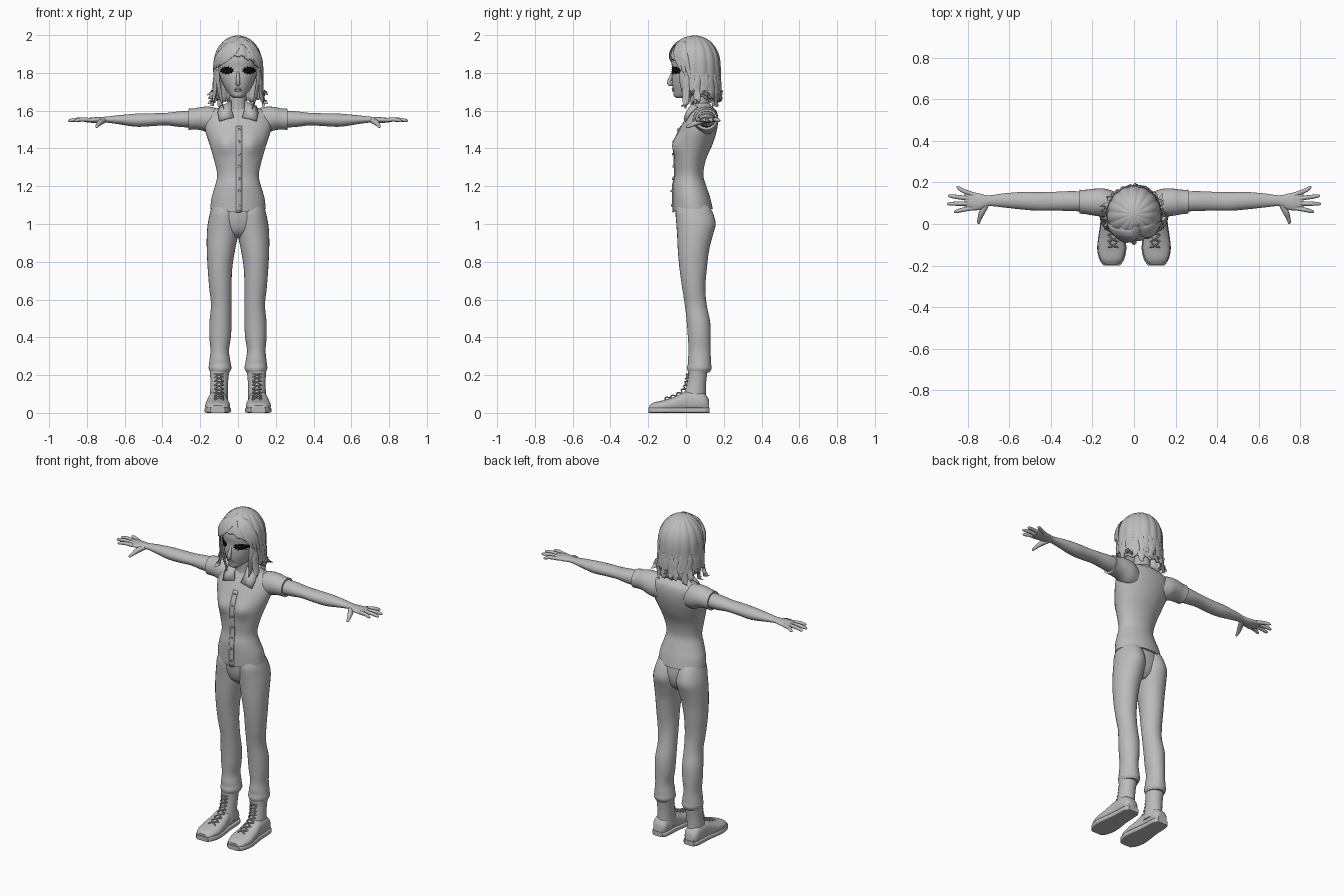
import bpy, bmesh, math, random
from mathutils import Vector

random.seed(4)
if "Cube" in bpy.data.objects:
    bpy.data.objects.remove(bpy.data.objects["Cube"])


def material(name, colour):
    mat = bpy.data.materials.new(name)
    mat.use_nodes = True
    mat.diffuse_color = colour
    mat.node_tree.nodes["Principled BSDF"].inputs["Base Color"].default_value = colour
    return mat


GREY = material("plain grey", (.5, .5, .5, 1))
BLACK = material("lash black", (.004, .004, .004, 1))
SIDES = ((1, "left"), (-1, "right"))
made = []


def solid(name, rings, mat=GREY, side=1, caps=True, closed=True):
    """Skin a list of point rings into one object."""
    bm = bmesh.new()
    loops = [[bm.verts.new((p[0] * side, p[1], p[2])) for p in ring] for ring in rings]
    n = len(loops[0])
    for a, b in zip(loops, loops[1:]):
        for i in range(n if closed else n - 1):
            j = (i + 1) % n
            bm.faces.new((a[i], a[j], b[j], b[i]))
    if caps:
        bm.faces.new(loops[0])
        bm.faces.new(loops[-1])
    bmesh.ops.remove_doubles(bm, verts=bm.verts, dist=.00001)
    bmesh.ops.recalc_face_normals(bm, faces=bm.faces)
    mesh = bpy.data.meshes.new(name)
    bm.to_mesh(mesh)
    bm.free()
    mesh.materials.append(mat)
    obj = bpy.data.objects.new(name, mesh)
    bpy.context.collection.objects.link(obj)
    made.append(obj)
    return obj


def spline(rows, steps=4):
    """Smooth curve through rows of numbers."""
    pts = [rows[0], *rows, rows[-1]]
    out = []
    for a, b, c, d in zip(pts, pts[1:], pts[2:], pts[3:]):
        for k in range(steps):
            t = k / steps
            out.append(tuple(q + t / 2 * (r - p + t * (2 * p - 5 * q + 4 * r - s + t * (3 * (q - r) + s - p)))
                             for p, q, r, s in zip(a, b, c, d)))
    return out + [tuple(rows[-1])]


def loft(name, rows, axis="z", power=1, side=1, warp=None, n=28):
    """Rounded sections; each row is position, then two ranges across it."""
    rings = []
    for t, a0, a1, b0, b1 in spline(rows):
        ring = []
        for i in range(n):
            w = math.tau * i / n
            c, s = (math.copysign(abs(f) ** power, f) for f in (math.cos(w), math.sin(w)))
            a, b = (a0 + a1 + (a1 - a0) * c) / 2, (b0 + b1 + (b1 - b0) * s) / 2
            p = Vector({"x": (t, a, b), "y": (a, t, b), "z": (a, b, t)}[axis])
            ring.append(warp(p) if warp else p)
        rings.append(ring)
    return solid(name, rings, side=side)


def tube(name, rows, flat=1, side=1, mat=GREY, hub=None, n=10):
    """Tapered strand; each row is x, y, z, radius. Flattened towards hub."""
    rows = spline(rows)
    rings = []
    for i, row in enumerate(rows):
        c = Vector(row[:3])
        t = (Vector(rows[min(i + 1, len(rows) - 1)][:3]) - Vector(rows[max(i - 1, 0)][:3])).normalized()
        up = (c - hub) if hub else Vector((.1, .2, 1))
        u = t.cross(up).normalized()
        v = u.cross(t)
        rings.append([c + (u * math.cos(w) + v * flat * math.sin(w)) * row[3]
                      for w in (math.tau * k / n for k in range(n))])
    return solid(name, rings, mat, side)


def mirror_rows(rows):
    return [(z, -w, w, y0, y1) for z, w, y0, y1 in rows]


def front_y(rows, x, z):
    """Depth of the front of an upright loft."""
    fine = spline(rows)
    a, b = next(((a, b) for a, b in zip(fine, fine[1:]) if a[0] <= z <= b[0]), (fine[-2], fine[-1]))
    f = (z - a[0]) / (b[0] - a[0])
    _, _, w, y0, y1 = (p + (q - p) * f for p, q in zip(a, b))
    return (y0 + y1) / 2 - (y1 - y0) / 2 * math.sqrt(max(0, 1 - (x / w) ** 2))


# Shirt body with bust and dipped hem
torso = mirror_rows([(1.08, .147, -.068, .142), (1.14, .14, -.07, .128), (1.2, .122, -.07, .108),
                     (1.26, .11, -.06, .092), (1.34, .127, -.062, .105), (1.42, .15, -.06, .14),
                     (1.49, .172, -.04, .162), (1.55, .178, -.008, .17), (1.595, .155, .02, .163),
                     (1.62, .09, .035, .14), (1.64, .05, .045, .125)])


def shirt_warp(p):
    p = Vector(p)
    if p.y < .05:
        p.y -= .024 * math.exp(-((abs(p.x) - .07) / .045) ** 2 - ((p.z - 1.42) / .05) ** 2)
    if p.z < 1.15 and p.y < 0:
        p.z -= .02 * (1.15 - p.z) / .07 * max(0, 1 - abs(p.x) / .14)
    return p


loft("shirt_body", torso, warp=shirt_warp, n=40)

# Button placket and buttons
strip = []
for k in range(25):
    z = 1.08 + .44 * k / 24
    strip.append([shirt_warp((x, front_y(torso, x, z) - .004, z)) for x in (-.01, .004, .02)])
placket = solid("button_placket", strip, caps=False, closed=False)
placket.modifiers.new("thickness", "SOLIDIFY").thickness = .006
for k in range(7):
    z = 1.11 + .065 * k
    p = shirt_warp((.006, front_y(torso, .006, z) - .005, z))
    loft("shirt_button", [(p.y - .006, p.x - .006, p.x + .006, p.z - .006, p.z + .006),
                          (p.y + .003, p.x - .007, p.x + .007, p.z - .007, p.z + .007)], "y", n=10)

# Neck, pelvis
loft("neck", mirror_rows([(1.56, .06, .02, .13), (1.63, .046, .025, .12), (1.73, .045, .015, .12)]))
loft("trouser_seat", mirror_rows([(.925, .04, .01, .09), (.96, .1, -.03, .12), (1.02, .145, -.05, .135),
                                  (1.1, .138, -.056, .128)]))

for s, side in SIDES:
    # Collar flap
    flap = solid(side + "_collar", [[(.035, .04, 1.655), (.07, .03, 1.635), (.1, .06, 1.625)],
                                    [(.035, .015, 1.61), (.075, -.002, 1.59), (.108, .02, 1.59)],
                                    [(.022, -.008, 1.565), (.055, -.012, 1.56), (.1, -.008, 1.545)]],
                 side=s, caps=False, closed=False)
    flap.modifiers.new("thickness", "SOLIDIFY").thickness = .009

    # Sleeve and arm
    loft(side + "_sleeve", [(.09, .04, .155, 1.47, 1.605), (.14, .035, .17, 1.475, 1.62),
                            (.19, .04, .17, 1.495, 1.62), (.23, .047, .165, 1.5, 1.612),
                            (.262, .05, .165, 1.498, 1.61)], "x", side=s)
    loft(side + "_arm", [(.2, .06, .155, 1.51, 1.6), (.3, .062, .158, 1.513, 1.597),
                         (.38, .065, .155, 1.522, 1.588), (.46, .064, .153, 1.518, 1.586),
                         (.54, .07, .154, 1.515, 1.584), (.63, .08, .147, 1.528, 1.576),
                         (.7, .086, .138, 1.537, 1.568), (.745, .068, .147, 1.535, 1.566),
                         (.79, .066, .154, 1.537, 1.562), (.815, .075, .15, 1.542, 1.558)], "x", side=s)

    # Fingers and thumb
    for finger, y0, x1, y1 in (("index", .077, .867, .058), ("middle", .099, .9, .097),
                               ("ring", .121, .896, .137), ("little", .142, .855, .178)):
        tube(side + "_" + finger + "_finger",
             [(.775, y0, 1.55, .011), ((.79 + x1) / 2, (y0 + y1) / 2, 1.553, .0105),
              (x1 - .01, y1 + (y0 - y1) * .1, 1.548, .008), (x1, y1, 1.547, .002)], side=s)
    tube(side + "_thumb", [(.705, .105, 1.55, .014), (.73, .06, 1.538, .015), (.744, .025, 1.522, .01),
                           (.748, .006, 1.514, .007), (.748, 0, 1.512, .002)], side=s)

    # Trouser leg with rolled cuff
    loft(side + "_trouser_leg", [(.215, .045, .147, .012, .125), (.235, .035, .155, .006, .135),
                                 (.26, .038, .153, .01, .133), (.285, .042, .15, .01, .132),
                                 (.33, .048, .146, .014, .13), (.4, .038, .151, .01, .131),
                                 (.48, .034, .151, .004, .128), (.57, .035, .143, -.006, .11),
                                 (.66, .034, .152, -.02, .102), (.76, .031, .16, -.034, .11),
                                 (.86, .016, .165, -.043, .122), (.94, .0, .165, -.047, .142),
                                 (1.0, -.004, .16, -.051, .157), (1.06, .0, .148, -.055, .142),
                                 (1.1, .01, .135, -.045, .12)], side=s)

    # Boot: shaft, upper, sole
    loft(side + "_boot_shaft", [(.05, .052, .15, -.03, .11), (.1, .054, .148, -.012, .105),
                                (.15, .053, .146, .003, .106), (.19, .05, .147, .01, .11),
                                (.222, .046, .15, .012, .114)], side=s)
    upper = [(-.194, .035, .04), (-.17, .054, .055), (-.12, .066, .067), (-.06, .061, .086),
             (0, .052, .112), (.06, .049, .115), (.1, .045, .1), (.122, .03, .07)]
    loft(side + "_boot_upper", [(y, .108 - w, .108 + w, -.02 + .025, h) for y, w, h in upper], "y", .8, s)
    loft(side + "_boot_sole", [(y * 1.025, .107 - w - .004, .107 + w + .004, 0, .028) for y, w, h in upper],
         "y", .3, s)

    # Boot laces
    eyelets = [(-.115, .073), (-.085, .083), (-.055, .094), (-.025, .11), (-.01, .13), (-.002, .15),
               (.003, .17), (.007, .19), (.009, .208)]
    for (y0, z0), (y1, z1) in zip(eyelets, eyelets[1:]):
        for d in (-.024, .024):
            tube(side + "_boot_lace", [(.1 + d, y0 + .004, z0 - .004, .004),
                                       (.1, (y0 + y1) / 2 - .006, (z0 + z1) / 2 + .004, .004),
                                       (.1 - d, y1 + .004, z1 - .004, .004)], side=s, n=6)

# Head
head = mirror_rows([(1.666, .018, -.048, .0), (1.678, .038, -.064, .05), (1.705, .06, -.068, .09),
                    (1.74, .08, -.074, .12), (1.78, .096, -.076, .15), (1.82, .104, -.073, .16),
                    (1.87, .106, -.078, .162), (1.92, .09, -.06, .14), (1.955, .05, -.02, .1)])
loft("head", head)
tube("nose", [(0, -.066, 1.81, .006), (0, -.079, 1.78, .009), (0, -.089, 1.752, .012),
              (0, -.083, 1.74, .011), (0, -.07, 1.735, .004)])
for lip, z, r in (("upper_lip", 1.716, .005), ("lower_lip", 1.706, .006)):
    tube(lip, [(x, front_y(head, x, z) - .001, z, r * (1 - abs(x) * 30)) for x in (-.024, -.01, 0, .01, .024)])

for s, side in SIDES:
    # Eye patch following the face, with lashes
    def on_face(x, z, lift):
        return (x, front_y(head, x, z) - lift, z)

    rings = []
    for k in range(7):
        f = max(k / 6, .001)
        rings.append([on_face(.059 + .034 * f * math.cos(w), 1.813 + .018 * f * math.sin(w), .009 - .006 * f)
                      for w in (math.tau * i / 20 for i in range(20))])
    solid(side + "_eye", rings, BLACK, s, caps=False)
    for k in range(12):
        w = math.tau * k / 12 + .2
        c, v = math.cos(w), math.sin(w)
        tube(side + "_eyelash", [(*on_face(.059 + .03 * c, 1.813 + .015 * v, .004), .003),
                                 (*on_face(.059 + .037 * c, 1.813 + .023 * v, .01), .0008)],
             side=s, mat=BLACK, n=5)

# Hair cap with a lower edge that clears the face
CENTRE = Vector((0, .046, 1.82))
edge = spline([(0, 1.885), (40, 1.85), (58, 1.81), (72, 1.71), (95, 1.67), (140, 1.645), (180, 1.64)], 6)


def hair_point(angle, z, grow=0):
    r = max(0, 1 - (max(0, z - 1.83) / .168) ** 2.2) ** .5 + grow
    return Vector((.131 * r * math.sin(angle), CENTRE.y - .138 * r * math.cos(angle), z))


rings = []
for k in range(21):
    ring = []
    for i in range(96):
        a = math.tau * i / 96
        deg = min(math.degrees(a), 360 - math.degrees(a))
        low = min(edge, key=lambda e: abs(e[0] - deg))[1] + .014 * abs(math.sin(a * 7.5))
        z = low + (1.998 - low) * math.sin(k / 20 * math.pi / 2)
        ring.append(hair_point(a, z, -.035 * abs(math.cos(a * 7.5)) ** 6 if k < 20 else 0))
    rings.append(ring)
cap = solid("hair_cap", rings, caps=False)
cap.modifiers.new("thickness", "SOLIDIFY").thickness = .01


def lock(name, path, width):
    """Flat strand over the hair; path rows are degrees, height, lift."""
    rows = [(*hair_point(math.radians(d), z, g), width * w)
            for (d, z, g), w in zip(path, (.5, .9, 1, .7, .06))]
    tube(name, rows, flat=.3, hub=CENTRE)


# Fringe swept both ways from an off-centre parting
for i in range(4):
    lock("fringe_right", [(18, 1.985 - .008 * i, 0), (-4 - 7 * i, 1.95, 0), (-18 - 9 * i, 1.91, 0),
                          (-34 - 10 * i, 1.87, .02), (-46 - 11 * i, 1.84 - .012 * i, .03)], .03)
for i in range(3):
    lock("fringe_left", [(22, 1.985 - .008 * i, 0), (32 + 8 * i, 1.95, 0), (42 + 8 * i, 1.91, 0),
                         (52 + 9 * i, 1.86, .02), (60 + 11 * i, 1.81 - .03 * i, .04)], .026)

# Flicked ends round the sides and back
for i in range(19):
    d = 72 + 12 * i + random.uniform(-3, 3)
    flick = .3 if abs(d - 180) > 55 else .06
    tip = random.uniform(1.615, 1.69)
    lock("hair_end", [(d, 1.8, -.04), (d, 1.75, -.02), (d + random.uniform(-5, 5), 1.7, -.02),
                      (d, tip + .015, flick * .25), (d + random.uniform(-9, 9), tip, flick * random.uniform(.6, 1))],
         .022)
for s, side in SIDES:
    tube(side + "_face_lock", [(.108, -.02, 1.83, .012), (.108, -.018, 1.76, .02), (.096, -.005, 1.69, .018),
                               (.085, .0, 1.645, .012), (.075, -.005, 1.61, .002)],
         flat=.35, side=s, hub=CENTRE)

# Smooth shading with kept creases
bpy.ops.object.select_all(action="DESELECT")
for obj in made:
    obj.select_set(True)
bpy.context.view_layer.objects.active = made[0]
bpy.ops.object.shade_smooth_by_angle(angle=math.radians(45))
